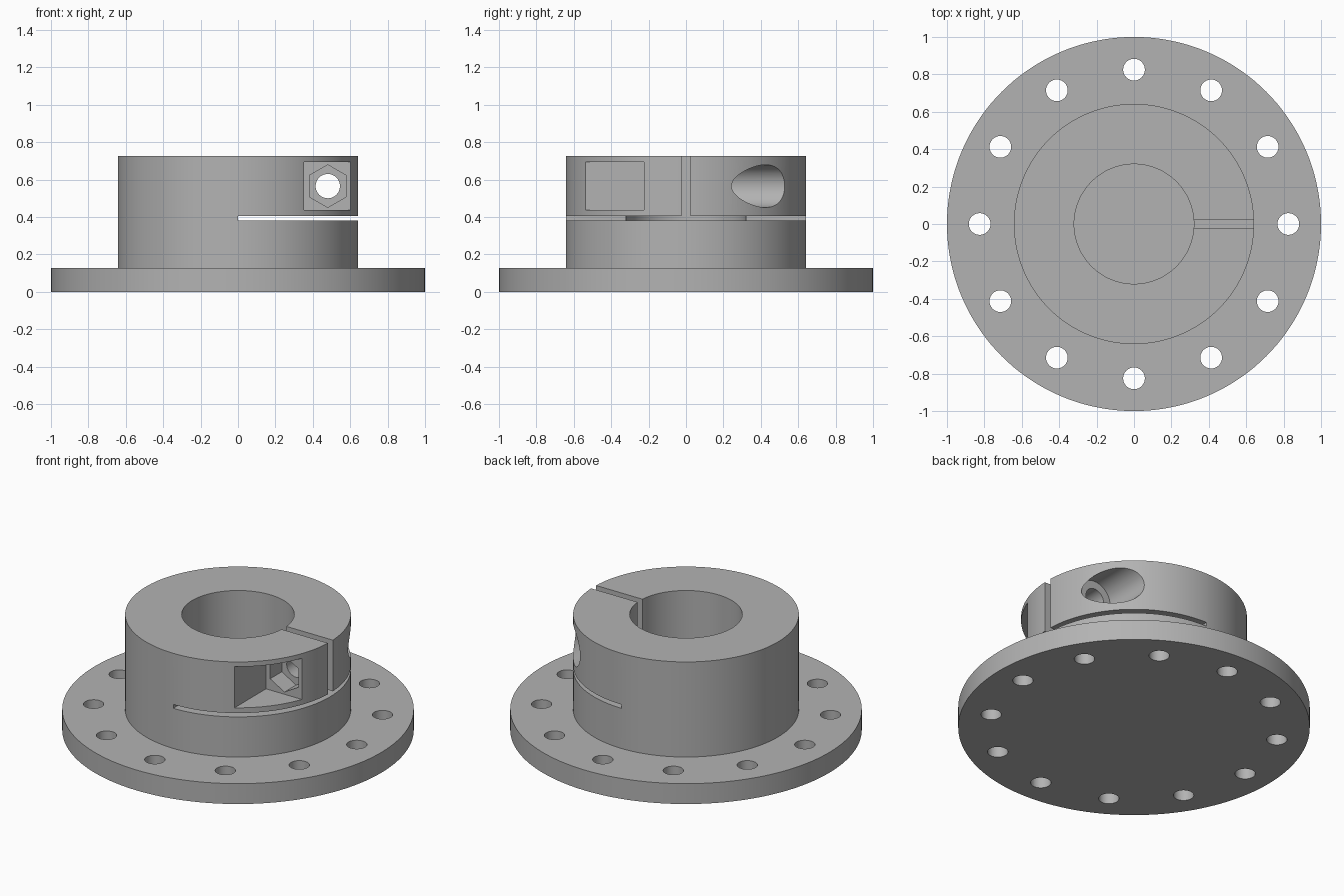
import bpy, bmesh, math
from mathutils import Matrix, Vector

cube = bpy.data.objects.get("Cube")
if cube:
    bpy.data.objects.remove(cube, do_unlink=True)

grey = bpy.data.materials.new("plain grey")
grey.use_nodes = True
colour = (0.45, 0.45, 0.45, 1)
grey.diffuse_color = colour
grey.node_tree.nodes["Principled BSDF"].inputs["Base Color"].default_value = colour

FLANGE_TOP, HUB_TOP = 0.128, 0.725
HUB_R, BORE_R = 0.642, 0.32
BOLT_X, BOLT_Z = 0.48, 0.565
SEAT_Y = 0.225
SLIT_LOW, SLIT_HIGH = 0.38, 0.404


def add_object(name, bm):
    bmesh.ops.recalc_face_normals(bm, faces=bm.faces)
    mesh = bpy.data.meshes.new(name)
    bm.to_mesh(mesh)
    bm.free()
    mesh.materials.append(grey)
    obj = bpy.data.objects.new(name, mesh)
    bpy.context.collection.objects.link(obj)
    return obj


def lathe(name, profile, steps):
    bm = bmesh.new()
    verts = [bm.verts.new((r, 0, z)) for r, z in profile]
    edges = [bm.edges.new(pair) for pair in zip(verts, verts[1:])]
    bmesh.ops.spin(bm, geom=verts + edges, cent=(0, 0, 0), axis=(0, 0, 1),
                   angle=math.tau, steps=steps, use_duplicate=False)
    bmesh.ops.remove_doubles(bm, verts=bm.verts, dist=1e-5)
    return add_object(name, bm)


def box(name, low, high):
    low, high = Vector(low), Vector(high)
    bm = bmesh.new()
    bmesh.ops.create_cube(bm, size=1, matrix=Matrix.Translation((low + high) / 2)
                          @ Matrix.Diagonal((*(high - low), 1)))
    return add_object(name, bm)


def bolt_prism(name, radius, y0, y1, sides):
    # Prism along the clamp bolt's axis, with a corner pointing up
    bm = bmesh.new()
    place = Matrix.Translation((BOLT_X, (y0 + y1) / 2, BOLT_Z)) \
        @ Matrix.Rotation(math.pi / 2, 4, 'X')
    bmesh.ops.create_cone(bm, cap_ends=True, segments=sides, radius1=radius,
                          radius2=radius, depth=y1 - y0, matrix=place)
    return add_object(name, bm)


def flange_holes(name, count, ring, radius):
    bm = bmesh.new()
    for i in range(count):
        a = math.tau * i / count
        place = Matrix.Translation((ring * math.cos(a), ring * math.sin(a), 0))
        bmesh.ops.create_cone(bm, cap_ends=True, segments=40, radius1=radius,
                              radius2=radius, depth=0.5, matrix=place)
    return add_object(name, bm)


# Flange with a hollow hub, closed underneath
body = lathe("clamping_flange", [
    (0, 0), (1, 0), (1, FLANGE_TOP), (HUB_R, FLANGE_TOP), (HUB_R, HUB_TOP),
    (BORE_R, HUB_TOP), (BORE_R, FLANGE_TOP), (0, FLANGE_TOP)], 144)

cutters = [
    flange_holes("mounting_holes", 12, 0.825, 0.058),
    # Clamp slits: one across half the hub, one splitting its rim
    box("cross_slit", (0, -0.8, SLIT_LOW), (0.8, 0.8, SLIT_HIGH)),
    box("rim_slit", (0.1, -0.024, SLIT_LOW + 0.01), (0.8, 0.024, 0.9)),
    # Clamp bolt: nut pocket, hexagonal seat, head recess and shank hole
    box("nut_pocket", (0.352, -0.8, 0.437), (0.8, -SEAT_Y, 0.695)),
    bolt_prism("nut_seat", 0.114, -0.3, -0.11, 6),
    bolt_prism("head_recess", 0.114, SEAT_Y, 0.8, 64),
    bolt_prism("shank_hole", 0.065, -0.4, 0.4, 48),
]
for cutter in cutters:
    cutter.hide_render = True
    mod = body.modifiers.new(cutter.name, 'BOOLEAN')
    mod.operation = 'DIFFERENCE'
    mod.solver = 'EXACT'
    mod.object = cutter

# Apply the cuts, then remove the cutters
bpy.ops.object.select_all(action='DESELECT')
body.select_set(True)
bpy.context.view_layer.objects.active = body
for cutter in cutters:
    bpy.ops.object.modifier_apply(modifier=cutter.name)
for cutter in cutters:
    bpy.data.objects.remove(cutter, do_unlink=True)
bpy.ops.object.shade_smooth_by_angle(angle=math.radians(30))
